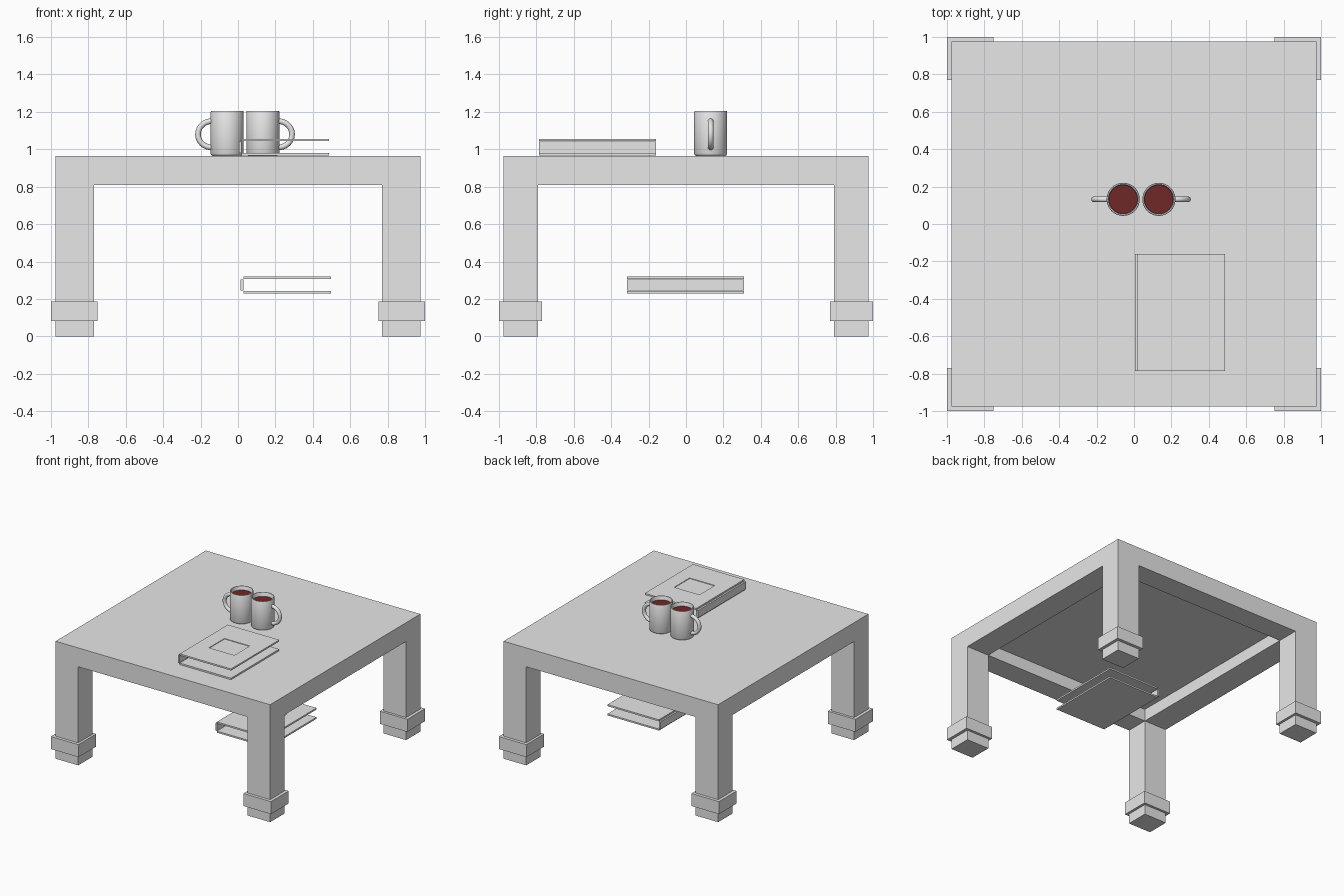
import bpy, bmesh, math
from mathutils import Vector
from itertools import product

if "Cube" in bpy.data.objects:
    bpy.data.objects.remove(bpy.data.objects["Cube"])


def material(name, rgb):
    m = bpy.data.materials.new(name)
    m.diffuse_color = (*rgb, 1)
    m.use_nodes = True
    m.node_tree.nodes["Principled BSDF"].inputs["Base Color"].default_value = m.diffuse_color
    return m


GREY = material("plain grey", (0.8, 0.8, 0.8))
DRINK = material("dark red brown", (0.16, 0.02, 0.02))


def finish(name, bm, mat, smooth=False):
    bmesh.ops.recalc_face_normals(bm, faces=bm.faces)
    me = bpy.data.meshes.new(name)
    bm.to_mesh(me)
    bm.free()
    me.materials.append(mat)
    ob = bpy.data.objects.new(name, me)
    bpy.context.collection.objects.link(ob)
    if smooth:
        bpy.ops.object.select_all(action='DESELECT')
        ob.select_set(True)
        bpy.context.view_layer.objects.active = ob
        bpy.ops.object.shade_smooth_by_angle(angle=math.radians(40))
    return ob


def add_box(bm, lo, hi):
    lo, hi = Vector(lo), Vector(hi)
    vs = bmesh.ops.create_cube(bm, size=1)["verts"]
    for v in vs:
        v.co = Vector([(lo[i] + hi[i]) / 2 + v.co[i] * (hi[i] - lo[i]) for i in range(3)])
    return vs


def box(name, lo, hi):
    bm = bmesh.new()
    add_box(bm, lo, hi)
    return finish(name, bm, GREY)


# Table: one solid of grid cells (full top, hollow apron ring, corner legs)
cuts = ([-0.975, -0.77, 0.77, 0.975], [-0.975, -0.79, 0.79, 0.975], [0, 0.81, 0.91, 0.965])


def filled(c):
    if not all(0 <= i <= 2 for i in c):
        return False
    middles = (c[0] == 1) + (c[1] == 1)
    return middles <= c[2]


bm = bmesh.new()
for c in product(range(3), repeat=3):
    if not filled(c):
        continue
    for axis, side in product(range(3), (0, 1)):
        n = list(c)
        n[axis] += 2 * side - 1
        if filled(n):
            continue
        a, b = (axis + 1) % 3, (axis + 2) % 3
        quad = []
        for da, db in ((0, 0), (1, 0), (1, 1), (0, 1)):
            p = [0, 0, 0]
            p[axis] = cuts[axis][c[axis] + side]
            p[a], p[b] = cuts[a][c[a] + da], cuts[b][c[b] + db]
            quad.append(bm.verts.new(p))
        bm.faces.new(quad)
bmesh.ops.remove_doubles(bm, verts=bm.verts, dist=1e-4)
bmesh.ops.dissolve_limit(bm, angle_limit=0.01, verts=bm.verts, edges=bm.edges)
finish("table", bm, GREY)

# Bands around the feet
for sx, sy in product((-1, 1), repeat=2):
    xs, ys = sorted((sx, sx * 0.75)), sorted((sy, sy * 0.77))
    box("foot_band", (xs[0], ys[0], 0.082), (xs[1], ys[1], 0.185))


# Books: two covers and a spine, with a shallow square panel in the front cover
def book(name, x, y, z):
    w, d = 0.482, 0.626
    y0, y1 = y - d / 2, y + d / 2
    box(name + "_back_cover", (x + 0.015, y0, z), (x + w, y1, z + 0.013))
    box(name + "_spine", (x, y0, z + 0.014), (x + 0.0145, y1, z + 0.075))
    bm = bmesh.new()
    add_box(bm, (x + 0.015, y0, z + 0.076), (x + w, y1, z + 0.089))
    bm.normal_update()
    top = max(bm.faces, key=lambda f: f.calc_center_median().z)
    bmesh.ops.inset_individual(bm, faces=[top], thickness=0.1)
    cx = x + 0.015 + (w - 0.015) / 2
    for v in top.verts:
        v.co.x = cx + math.copysign(0.115, v.co.x - cx)
        v.co.y = y + math.copysign(0.1, v.co.y - y)
    # vertical recess walls
    bmesh.ops.inset_individual(bm, faces=[top], thickness=0.0005, depth=-0.005)
    finish(name + "_front_cover", bm, GREY)


book("upper_book", 0.005, -0.473, 0.967)
book("lower_book", 0.014, -0.002, 0.23)


# Mugs: turned cup, swept handle, drink disc
def mug(name, x, side):
    y, z0, n = 0.132, 0.965, 40
    profile = [(0, 0), (0.078, 0), (0.085, 0.004), (0.0885, 0.012), (0.0885, 0.234), (0.086, 0.239),
               (0.080, 0.239), (0.077, 0.234), (0.077, 0.02), (0, 0.02)]
    bm = bmesh.new()
    vs = [bm.verts.new((x + r, y, z0 + h)) for r, h in profile]
    es = [bm.edges.new(p) for p in zip(vs, vs[1:])]
    bmesh.ops.spin(bm, geom=vs + es, cent=(x, y, 0), axis=(0, 0, 1), angle=2 * math.pi, steps=n)
    bmesh.ops.remove_doubles(bm, verts=bm.verts, dist=1e-5)
    finish(name + "_cup", bm, GREY, True)

    # handle: round section along a half oval
    bm = bmesh.new()
    rings, steps, sides = [], 20, 12
    for i in range(steps + 1):
        t = math.pi * (i / steps - 0.5)
        c = Vector((x + side * (0.083 + 0.073 * math.cos(t)), y, 1.08 + 0.07 * math.sin(t)))
        out = Vector((side * math.cos(t), 0, math.sin(t)))
        rings.append([bm.verts.new(c + 0.015 * (out * math.cos(a) + Vector((0, math.sin(a), 0))))
                      for a in (2 * math.pi * k / sides for k in range(sides))])
    for r, s in zip(rings, rings[1:]):
        for k in range(sides):
            j = (k + 1) % sides
            bm.faces.new((r[k], r[j], s[j], s[k]))
    finish(name + "_handle", bm, GREY, True)

    bm = bmesh.new()
    disc = bmesh.ops.create_circle(bm, cap_ends=True, segments=n, radius=0.077)
    bmesh.ops.translate(bm, verts=disc["verts"], vec=(x, y, 1.172))
    finish(name + "_drink", bm, DRINK)


mug("left_mug", -0.058, -1)
mug("right_mug", 0.133, 1)
